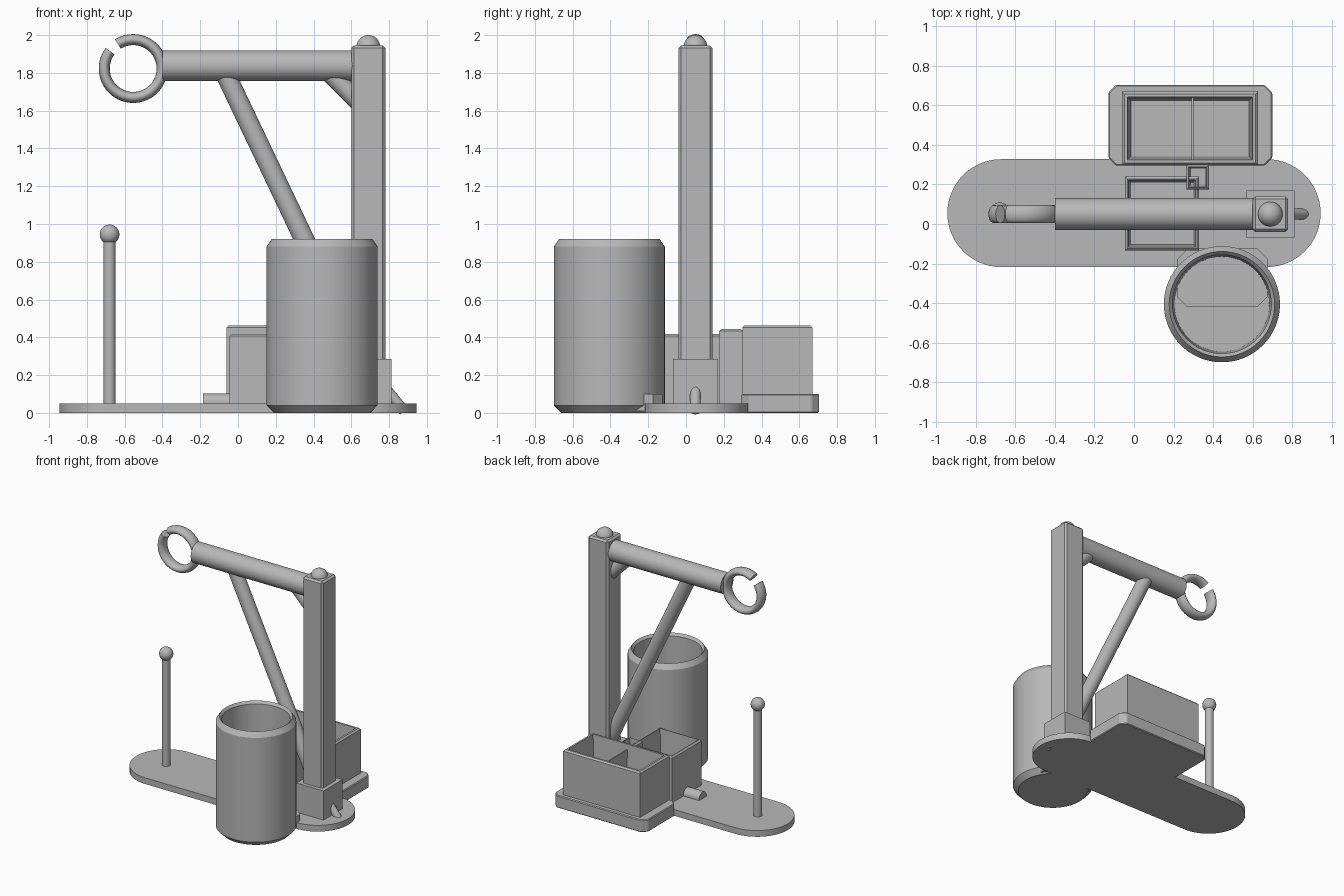
import bpy, bmesh
from math import radians, cos, sin, pi
from mathutils import Vector

old = bpy.data.objects.get("Cube")
if old:
    bpy.data.objects.remove(old, do_unlink=True)

grey = bpy.data.materials.new("plain grey")
grey.use_nodes = True
grey.diffuse_color = (0.48, 0.48, 0.48, 1)
grey.node_tree.nodes["Principled BSDF"].inputs["Base Color"].default_value = (0.48, 0.48, 0.48, 1)

AXIS_Y = 0.05  # shared centre line of post, beam, ring and strut


def finish(name, bm, bevel=0, smooth=False):
    bmesh.ops.recalc_face_normals(bm, faces=bm.faces)
    mesh = bpy.data.meshes.new(name)
    bm.to_mesh(mesh)
    bm.free()
    mesh.materials.append(grey)
    ob = bpy.data.objects.new(name, mesh)
    bpy.context.collection.objects.link(ob)
    if bevel:
        mod = ob.modifiers.new("Bevel", "BEVEL")
        mod.width, mod.segments = bevel, 1
    if smooth:
        bpy.ops.object.select_all(action="DESELECT")
        ob.select_set(True)
        bpy.context.view_layer.objects.active = ob
        bpy.ops.object.shade_smooth_by_angle(angle=radians(30))
    return ob


def loft(name, loops, closed=False, caps=True, **kw):
    """Skin a list of equally long point loops."""
    bm = bmesh.new()
    rings = [[bm.verts.new(p) for p in loop] for loop in loops]
    n = len(rings[0])
    pairs = list(zip(rings, rings[1:]))
    if closed:
        pairs.append((rings[-1], rings[0]))
    for a, b in pairs:
        for i in range(n):
            j = (i + 1) % n
            bm.faces.new((a[i], a[j], b[j], b[i]))
    if caps:
        bm.faces.new(rings[0])
        bm.faces.new(rings[-1])
    return finish(name, bm, **kw)


def rect(x0, x1, y0, y1, z, inset=0, cut=0):
    """Rectangle outline, with optional cut corners."""
    x0, x1, y0, y1 = x0 + inset, x1 - inset, y0 + inset, y1 - inset
    if not cut:
        return [(x0, y0, z), (x1, y0, z), (x1, y1, z), (x0, y1, z)]
    return [(x0 + cut, y0, z), (x1 - cut, y0, z), (x1, y0 + cut, z), (x1, y1 - cut, z),
            (x1 - cut, y1, z), (x0 + cut, y1, z), (x0, y1 - cut, z), (x0, y0 + cut, z)]


def block(name, x0, x1, y0, y1, z0, z1, cut=0, bevel=0):
    return loft(name, [rect(x0, x1, y0, y1, z, 0, cut) for z in (z0, z1)], bevel=bevel)


def open_box(name, x0, x1, y0, y1, z0, z1, floor, wall):
    steps = [(0, z0), (0, z1 - 0.012), (0.012, z1), (wall * 0.6, z1), (wall, floor)]
    return loft(name, [rect(x0, x1, y0, y1, z, i) for i, z in steps])


def rod(name, start, end, r, sides=40):
    start, end = Vector(start), Vector(end)
    turn = (end - start).to_track_quat("Z", "Y")
    circle = [turn @ Vector((r * cos(2 * pi * i / sides), r * sin(2 * pi * i / sides), 0))
              for i in range(sides)]
    return loft(name, [[p + c for c in circle] for p in (start, end)], smooth=True)


def ball(name, centre, r):
    bm = bmesh.new()
    bmesh.ops.create_uvsphere(bm, u_segments=32, v_segments=20, radius=r)
    bmesh.ops.translate(bm, verts=bm.verts, vec=centre)
    return finish(name, bm, smooth=True)


# Base plate with fully rounded ends
def stadium(z, r=0.273, cx=0.672, cy=0.055):
    arc = [radians(-90 + 180 * i / 32) for i in range(33)]
    right = [(cx + r * cos(a), cy + r * sin(a), z) for a in arc]
    return right + [(-cx - r * cos(a), cy - r * sin(a), z) for a in arc]


loft("base_plate", [stadium(0), stadium(0.05)], smooth=True)

# Upright post with its foot and cap
block("post", 0.6, 0.78, AXIS_Y - 0.09, AXIS_Y + 0.09, 0.05, 1.945, bevel=0.014)
block("post_foot", 0.57, 0.812, AXIS_Y - 0.12, AXIS_Y + 0.12, 0.03, 0.285)
ball("post_cap", (0.69, AXIS_Y, 1.937), 0.063)
rod("foot_brace", (0.74, AXIS_Y, 0.18), (0.88, AXIS_Y, 0.01), 0.028)

# Arm with its braces
rod("arm", (-0.4, AXIS_Y, 1.838), (0.65, AXIS_Y, 1.838), 0.081, 64)
rod("arm_corner_brace", (0.45, AXIS_Y, 1.835), (0.65, AXIS_Y, 1.635), 0.05)
rod("long_strut", (-0.08, AXIS_Y, 1.823), (0.63, AXIS_Y, 0.332), 0.053)

# Split ring at the end of the arm, with an oval section
ring = []
for i in range(65):
    a = radians(143 + 339 * i / 64)
    loop = []
    for k in range(20):
        b = 2 * pi * k / 20
        d = 0.153 + 0.029 * cos(b)
        loop.append((-0.555 + d * cos(a), AXIS_Y + 0.046 * sin(b), 1.823 + d * sin(a)))
    ring.append(loop)
loft("split_ring", ring, smooth=True)

# Thin rod with a ball top
rod("pin", (-0.68, 0.057, 0.03), (-0.68, 0.057, 0.95), 0.032)
ball("pin_ball", (-0.68, 0.057, 0.945), 0.052)

# Round open cup on its own bracket
profile = [(0.255, 0), (0.294, 0.04), (0.294, 0.88), (0.267, 0.92), (0.25, 0.9), (0.24, 0.06)]
loft("cup", [[(0.445 + r * cos(2 * pi * i / 64), -0.406 + r * sin(2 * pi * i / 64), z)
              for i in range(64)] for r, z in profile], smooth=True)
block("cup_bracket", 0.22, 0.675, -0.42, -0.125, 0.01, 0.1, cut=0.05)

# Middle tray, its side peg and a narrow slot behind it
open_box("middle_tray", -0.045, 0.33, -0.135, 0.24, 0.04, 0.418, 0.08, 0.03)
rod("side_peg", (-0.185, AXIS_Y, 0.055), (-0.03, AXIS_Y, 0.055), 0.048)
open_box("narrow_slot", 0.265, 0.38, 0.175, 0.3, 0.04, 0.445, 0.1, 0.02)

# Divided tray on a cut-corner plinth
block("rear_plinth", -0.13, 0.7, 0.295, 0.705, 0, 0.1, cut=0.04, bevel=0.006)
open_box("rear_tray", -0.06, 0.627, 0.298, 0.67, 0.09, 0.463, 0.13, 0.045)
block("tray_divider", 0.292, 0.302, 0.325, 0.645, 0.12, 0.42)
